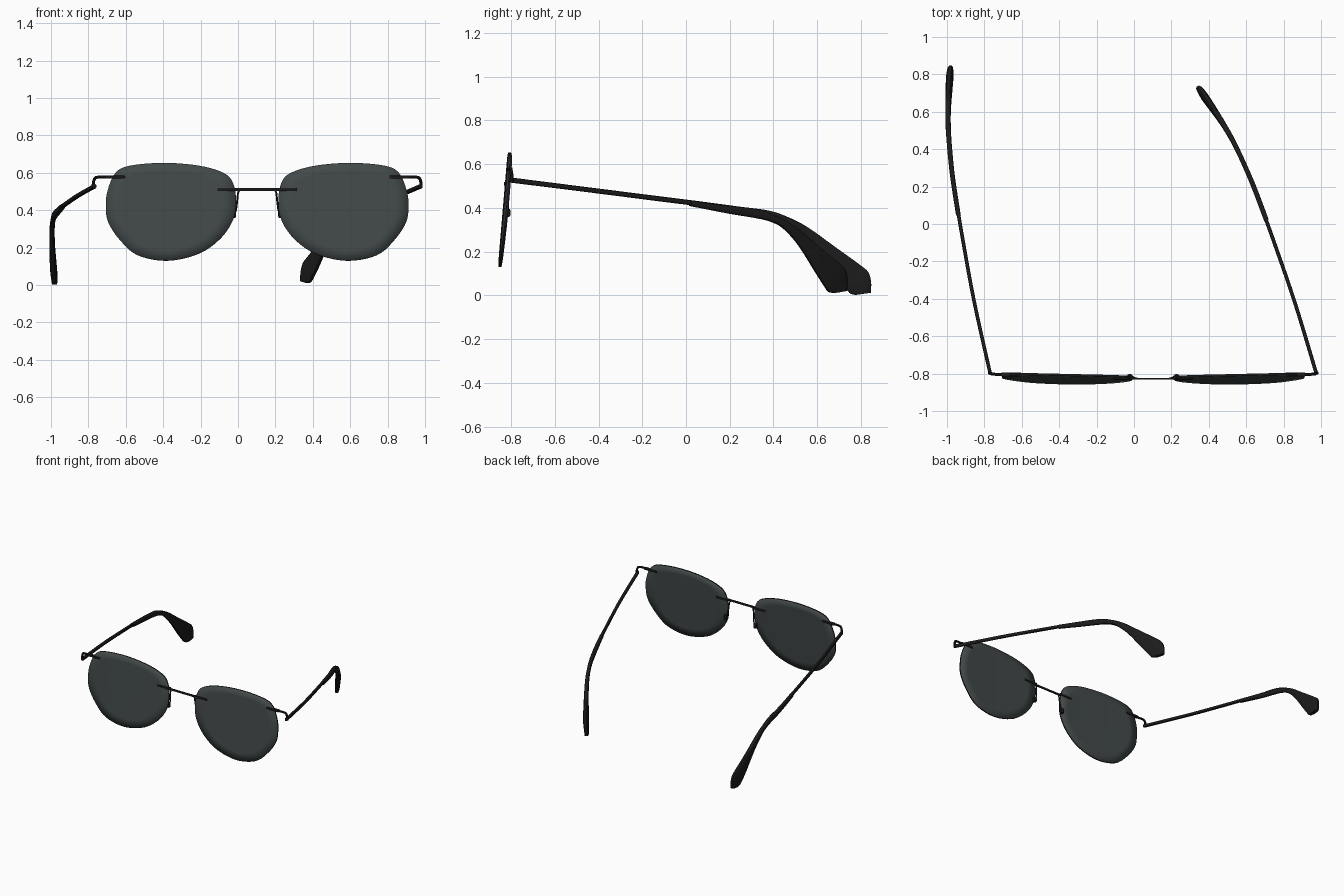
import bpy, bmesh, math
from mathutils import Vector, Matrix

if "Cube" in bpy.data.objects:
    bpy.data.objects.remove(bpy.data.objects["Cube"], do_unlink=True)

CX = 0.1025          # middle of the bridge
PIVOT = 0.874        # hinge distance from the middle


def material(name, rgb):
    m = bpy.data.materials.new(name)
    m.use_nodes = True
    m.diffuse_color = (*rgb, 1)
    m.node_tree.nodes["Principled BSDF"].inputs["Base Color"].default_value = (*rgb, 1)
    return m


BLACK = material("black", (0.011, 0.011, 0.011))
LENS = material("smoked grey", (0.055, 0.066, 0.066))


def smooth_path(points, steps, closed=False):
    """Catmull-Rom interpolation of tuples of any length."""
    n, out = len(points), []
    pick = (lambda i: points[i % n]) if closed else (lambda i: points[min(max(i, 0), n - 1)])
    for i in range(n if closed else n - 1):
        for s in range(steps):
            t = s / steps
            out.append(tuple(
                0.5 * (2 * b + (c - a) * t + (2 * a - 5 * b + 4 * c - d) * t**2
                       + (3 * b - a - 3 * c + d) * t**3)
                for a, b, c, d in zip(*(pick(i + k) for k in (-1, 0, 1, 2)))))
    return out if closed else out + [tuple(points[-1])]


def finish(name, bm, mats, angle=40):
    bmesh.ops.recalc_face_normals(bm, faces=bm.faces)
    mesh = bpy.data.meshes.new(name)
    bm.to_mesh(mesh)
    bm.free()
    for m in mats:
        mesh.materials.append(m)
    ob = bpy.data.objects.new(name, mesh)
    bpy.context.collection.objects.link(ob)
    bpy.ops.object.select_all(action='DESELECT')
    ob.select_set(True)
    bpy.context.view_layer.objects.active = ob
    bpy.ops.object.shade_smooth_by_angle(angle=math.radians(angle))
    return ob


def loft(name, rings):
    """Closed skin through rings of points."""
    bm = bmesh.new()
    rows = [[bm.verts.new(p) for p in ring] for ring in rings]
    n = len(rows[0])
    for a, b in zip(rows, rows[1:]):
        for i in range(n):
            bm.faces.new((a[i], a[(i + 1) % n], b[(i + 1) % n], b[i]))
    bm.faces.new(rows[0])
    bm.faces.new(rows[-1])
    return finish(name, bm, [BLACK])


def wire(name, points, radius, sides=8):
    pts = [Vector(p) for p in points]
    rings = []
    for i, p in enumerate(pts):
        along = (pts[min(i + 1, len(pts) - 1)] - pts[max(i - 1, 0)]).normalized()
        a = along.cross(Vector((0, 1, 0))).normalized()
        b = along.cross(a)
        rings.append([p + radius * (a * math.cos(k * math.tau / sides)
                                    + b * math.sin(k * math.tau / sides))
                      for k in range(sides)])
    return loft(name, rings)


def box(name, centre, size, bevel=0.003):
    bm = bmesh.new()
    bmesh.ops.create_cube(bm, size=1, matrix=Matrix.Translation(centre) @ Matrix.Diagonal((*size, 1)))
    bmesh.ops.bevel(bm, geom=bm.edges[:], offset=bevel, segments=2, affect='EDGES', profile=0.5)
    return finish(name, bm, [BLACK])


def lens_y(u, z):
    # backward tilt plus a gentle wrap
    return -0.81 - 0.085 * (0.655 - z) + 0.014 * ((u - 0.2) / 0.6) ** 2


OUTLINE = smooth_path([
    (.809, .428), (.798, .510), (.757, .600), (.680, .638), (.498, .653), (.311, .638),
    (.183, .601), (.131, .550), (.113, .455), (.128, .352), (.194, .251), (.311, .168),
    (.480, .130), (.640, .160), (.734, .241), (.797, .337)], 5, closed=True)


def lens(name, side):
    bm = bmesh.new()
    cu, cz = 0.47, 0.42

    def vert(u, z):
        return bm.verts.new((CX + side * u, lens_y(u, z), z))

    rows = [[vert(cu + (u - cu) * f, cz + (z - cz) * f) for u, z in OUTLINE]
            for f in (1, 0.8, 0.6, 0.4, 0.2)]
    n = len(OUTLINE)
    for a, b in zip(rows, rows[1:]):
        for i in range(n):
            bm.faces.new((a[i], a[(i + 1) % n], b[(i + 1) % n], b[i]))
    centre = vert(cu, cz)
    for i in range(n):
        bm.faces.new((rows[-1][i], rows[-1][(i + 1) % n], centre))
    ob = finish(name, bm, [LENS, BLACK])
    mod = ob.modifiers.new("thickness", 'SOLIDIFY')
    mod.thickness = 0.012
    mod.offset = 0
    mod.material_offset_rim = 1


# Temple stations: upper y, z, lower y, z, outward shift, half thickness
ROD = [(-.805, .540, -.805, .516, -.004, .010), (-.41, .490, -.41, .467, .084, .010),
       (-.06, .446, -.06, .423, .148, .010), (.06, .431, .06, .409, .168, .010)]
SLEEVE = [(.045, .433, .045, .406, .167, .013), (.24, .407, .24, .369, .197, .013),
          (.38, .388, .36, .350, .211, .013), (.47, .357, .44, .332, .218, .013),
          (.56, .310, .505, .300, .222, .014), (.68, .224, .585, .222, .222, .015),
          (.80, .138, .68, .095, .217, .018), (.836, .105, .728, .033, .213, .018),
          (.848, .060, .750, .008, .210, .016), (.846, .012, .775, .002, .209, .014)]


def temple_part(name, side, stations, turn):
    pivot = Vector((CX + side * PIVOT, -0.797, 0.528))
    # the hinge axis leans with the lenses
    rot = Matrix.Rotation(turn, 3, Vector((0, 0.085, 0.996)))
    rings = []
    for yu, zu, yl, zl, shift, half in smooth_path(stations, 5):
        mid = Vector((pivot.x + side * shift, (yu + yl) / 2, (zu + zl) / 2))
        up = Vector((0, yu - yl, zu - zl)) / 2
        ring = []
        for k in range(12):
            a = (k + 0.5) * math.tau / 12
            # rounded-box cross-section
            c, s = (math.copysign(abs(f(a)) ** 0.6, f(a)) for f in (math.cos, math.sin))
            ring.append(pivot + rot @ (mid + up * s + Vector((half * c, 0, 0)) - pivot))
        rings.append(ring)
    loft(name, rings)


for side, label in ((1, "left"), (-1, "right")):
    lens(label + "_lens", side)

    # Temple: the left one is folded partly inwards
    turn = math.radians(29.2) if side > 0 else 0
    temple_part(label + "_temple_rod", side, ROD, turn)
    temple_part(label + "_temple_sleeve", side, SLEEVE, turn)

    # End piece: clip across the lens, then a wire hooking down to the hinge
    box(label + "_end_clip", (CX + side * 0.76, lens_y(.76, .577), .577), (.105, .022, .016))
    hook = smooth_path([(.80, -.806, .577), (.850, -.803, .577), (.868, -.800, .570),
                        (.876, -.797, .545), (.876, -.796, .520)], 4)
    wire(label + "_end_hook", [(CX + side * u, y, z) for u, y, z in hook], .008)

    # Bridge clip on the lens
    box(label + "_bridge_clip", (CX + side * 0.16, -.822, .511), (.105, .022, .016))

    # Nose pad on its wire
    arm = smooth_path([(.085, -.826, .511), (.101, -.823, .497), (.107, -.820, .450),
                       (.114, -.814, .400), (.126, -.812, .380)], 4)
    wire(label + "_nose_wire", [(CX + side * u, y, z) for u, y, z in arm], .005)
    box(label + "_nose_pad", (CX + side * 0.125, -.816, .378), (.026, .026, .038), .008)

# Bridge bar
box("bridge", (CX, -.828, .511), (.24, .009, .016))
